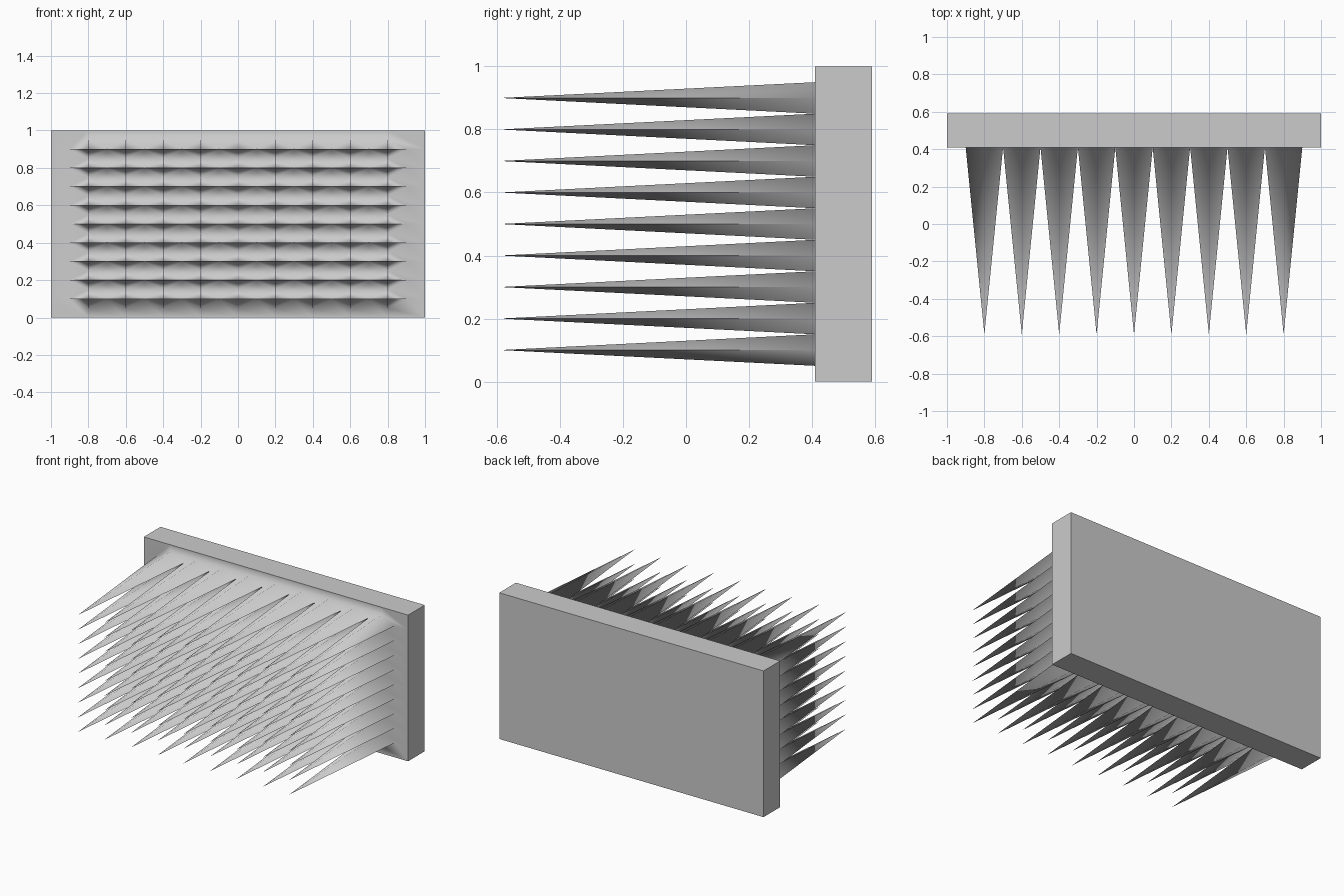
import bpy, bmesh, math

if "Cube" in bpy.data.objects:
    bpy.data.objects.remove(bpy.data.objects["Cube"])

N = 10                                  # cells each way, spikes sit on inner grid points
FRONT, BACK, TIP = 0.41, 0.59, -0.59
bm = bmesh.new()
cache = {}


def vert(a, b, y=FRONT):
    """Shared vertex at grid position a, b (half steps allowed)."""
    key = (a, b, y)
    if key not in cache:
        cache[key] = bm.verts.new((-1 + 2 * a / N, y, b / N))
    return cache[key]


def inner(c):
    return 0 < c[0] < N and 0 < c[1] < N


# front face: cells with their corners cut back to the spike bases
for i in range(N):
    for j in range(N):
        corners = [(i, j), (i + 1, j), (i + 1, j + 1), (i, j + 1)]
        ring = []
        for p, q in zip(corners, corners[1:] + corners[:1]):
            if not inner(p):
                ring.append(vert(*p))
            if inner(p) or inner(q):
                ring.append(vert((p[0] + q[0]) / 2, (p[1] + q[1]) / 2))
        bm.faces.new(ring)

# spikes: slender diamond-based pyramids
for i in range(1, N):
    for j in range(1, N):
        tip = vert(i, j, TIP)
        base = [vert(i + .5, j), vert(i, j + .5), vert(i - .5, j), vert(i, j - .5)]
        for k in range(4):
            bm.faces.new((base[k], base[(k + 1) % 4], tip))

# plate sides and back
rims = [[(k, 0) for k in range(N + 1)], [(N, k) for k in range(N + 1)],
        [(N - k, N) for k in range(N + 1)], [(0, N - k) for k in range(N + 1)]]
for rim in rims:
    bm.faces.new([vert(*p) for p in rim] + [vert(*rim[-1], BACK), vert(*rim[0], BACK)])
bm.faces.new([vert(*rim[0], BACK) for rim in rims])

bmesh.ops.recalc_face_normals(bm, faces=bm.faces[:])
mesh = bpy.data.meshes.new("spiked_plate")
bm.to_mesh(mesh)
bm.free()
plate = bpy.data.objects.new("spiked_plate", mesh)
bpy.context.collection.objects.link(plate)

# smooth spikes, crisp plate edges
bpy.context.view_layer.objects.active = plate
plate.select_set(True)
bpy.ops.object.shade_smooth_by_angle(angle=math.radians(88.5))
